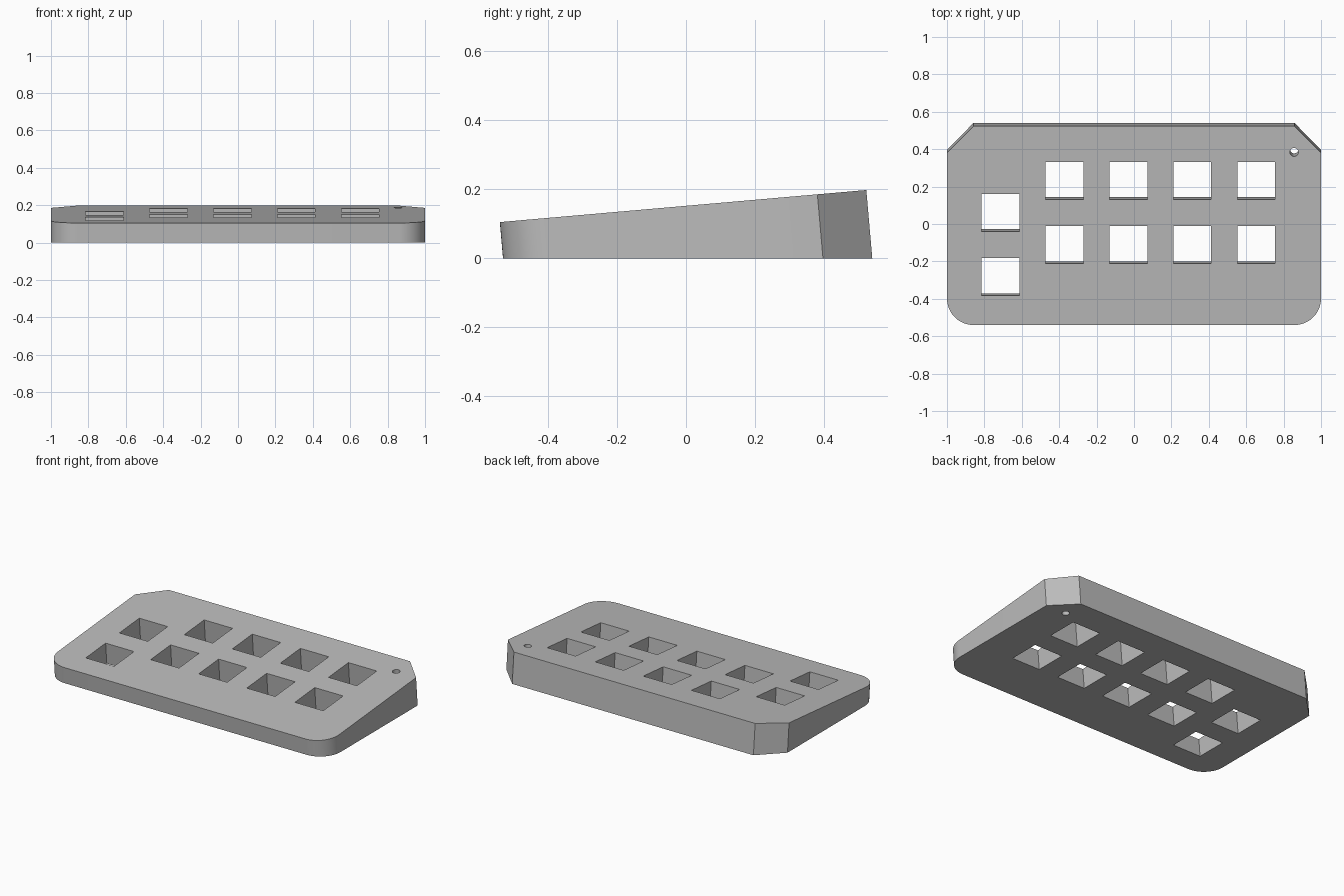
import bpy, bmesh
from math import sin, cos, tan, pi, radians

if "Cube" in bpy.data.objects:
    bpy.data.objects.remove(bpy.data.objects["Cube"])

SLOPE = tan(radians(5))
FRONT, BACK, FRONT_HEIGHT = -0.54, 0.523, 0.105
PITCH, HOLE = 0.342, 0.101
CORNER = 0.142

grey = bpy.data.materials.new("grey plastic")
grey.use_nodes = True
colour = (0.5, 0.5, 0.5, 1)
grey.diffuse_color = colour
grey.node_tree.nodes["Principled BSDF"].inputs["Base Color"].default_value = colour

bm = bmesh.new()
rims = {"top": [], "bottom": []}


def add_wall(outline):
    """Run a closed outline from the sloped top down to the ground, square to the top."""
    top, bottom = [], []
    for x, y in outline:
        z = FRONT_HEIGHT + (y - FRONT) * SLOPE
        top.append(bm.verts.new((x, y, z)))
        bottom.append(bm.verts.new((x, y + z * SLOPE, 0)))
    n = len(outline)
    for i in range(n):
        j = (i + 1) % n
        bm.faces.new((top[i], bottom[i], bottom[j], top[j])).smooth = True
        rims["top"].append(bm.edges.get((top[i], top[j])))
        rims["bottom"].append(bm.edges.get((bottom[i], bottom[j])))


def arc(cx, cy, r, start, end, steps):
    angles = [start + (end - start) * i / steps for i in range(steps + 1)]
    return [(cx + r * cos(a), cy + r * sin(a)) for a in angles]


# Outer outline: rounded front corners, chamfered back corners
right_half = arc(1 - CORNER, FRONT + CORNER, CORNER, -pi / 2, 0, 16)
right_half += [(1, BACK - CORNER), (1 - CORNER, BACK)]
add_wall(right_half + [(-x, y) for x, y in reversed(right_half)])

# Square key openings: four columns of two, plus a lower column at the side
for column in range(5):
    cx = -0.714 + column * PITCH
    upper = 0.06 if column == 0 else 0.231
    for cy in (upper, upper - PITCH):
        add_wall([(cx + sx * HOLE, cy + sy * HOLE)
                  for sx, sy in ((-1, -1), (1, -1), (1, 1), (-1, 1))])

# Small round hole near the back corner
add_wall(arc(0.856, 0.384, 0.0225, 0, 2 * pi, 24)[:-1])

# Sloped top and flat underside
for edges in rims.values():
    bmesh.ops.triangle_fill(bm, edges=edges, use_beauty=True)
bmesh.ops.recalc_face_normals(bm, faces=bm.faces[:])

mesh = bpy.data.meshes.new("keypad_case")
bm.to_mesh(mesh)
bm.free()
mesh.materials.append(grey)
case = bpy.data.objects.new("keypad_case", mesh)
bpy.context.collection.objects.link(case)
bpy.ops.object.select_all(action='DESELECT')
case.select_set(True)
bpy.context.view_layer.objects.active = case
bpy.ops.object.shade_smooth_by_angle(angle=radians(30))
